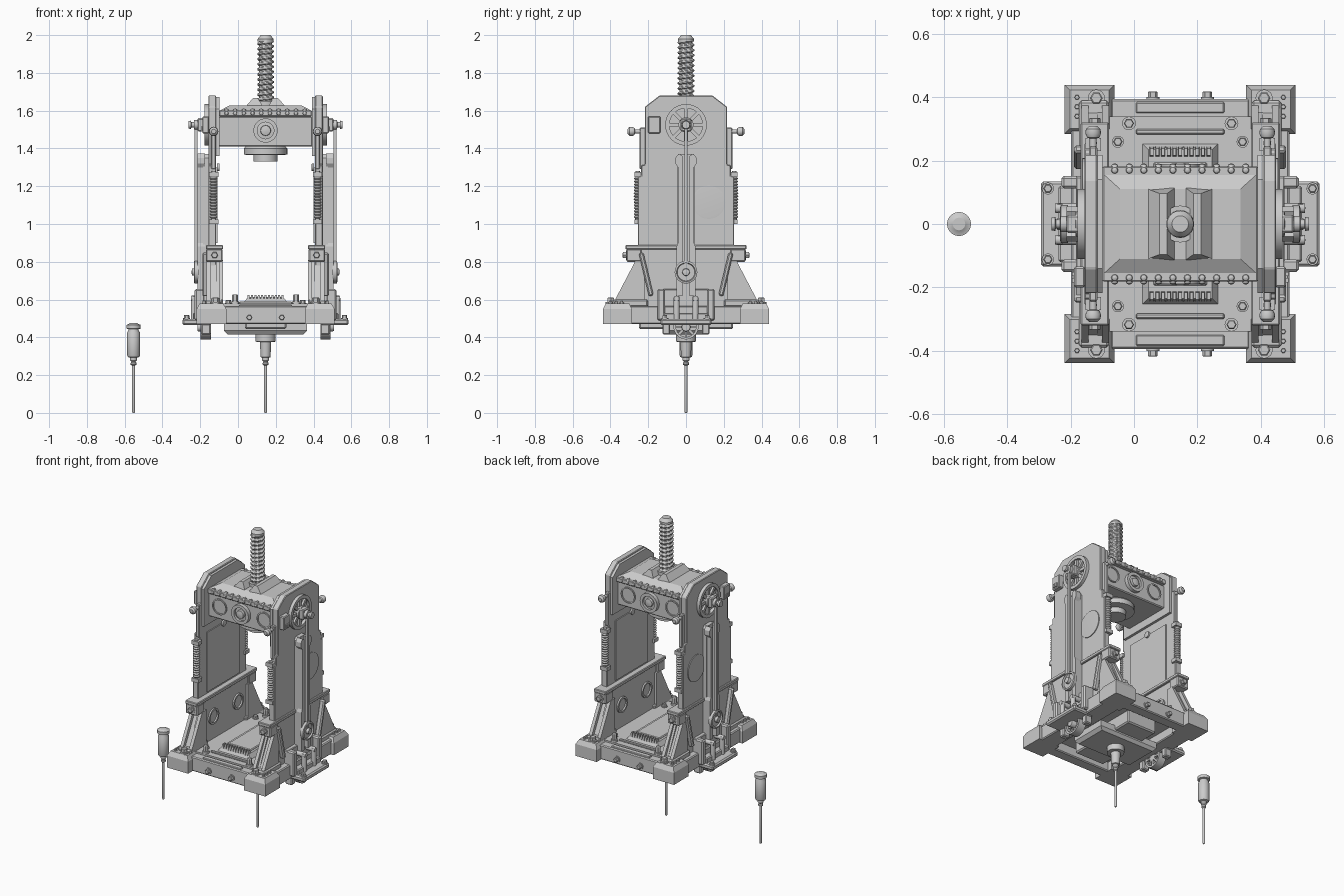
import bpy, bmesh, math
from mathutils import Vector

CX = 0.146  # the press centre; meshes are built around it so they can be mirrored


def finish(name, bm, mirror="", bevel=0.0, smooth=False, x=CX):
    bmesh.ops.remove_doubles(bm, verts=bm.verts, dist=1e-5)
    bmesh.ops.recalc_face_normals(bm, faces=bm.faces)
    me = bpy.data.meshes.new(name)
    bm.to_mesh(me)
    bm.free()
    if smooth:
        me.shade_smooth()
        me.set_sharp_from_angle(angle=math.radians(35))
    ob = bpy.data.objects.new(name, me)
    ob.location.x = x
    bpy.context.collection.objects.link(ob)
    if bevel:
        m = ob.modifiers.new("bevel", "BEVEL")
        m.width, m.segments = bevel, 1
    if mirror:
        m = ob.modifiers.new("mirror", "MIRROR")
        m.use_axis = ("x" in mirror, "y" in mirror, False)
        m.use_mirror_merge = False
    return ob


def loft(name, rings, **kw):
    bm = bmesh.new()
    vs = [[bm.verts.new(p) for p in r] for r in rings]
    n = len(vs[0])
    for a, b in zip(vs, vs[1:]):
        for i in range(n):
            bm.faces.new((a[i], a[(i + 1) % n], b[(i + 1) % n], b[i]))
    bm.faces.new(vs[0])
    bm.faces.new(vs[-1])
    return finish(name, bm, **kw)


def frustum(name, c, h0, z0, h1, z1, **kw):
    q = ((-1, -1), (1, -1), (1, 1), (-1, 1))
    return loft(name, [[(c[0] + i * h[0], c[1] + j * h[1], z) for i, j in q]
                       for h, z in ((h0, z0), (h1, z1))], **kw)


def box(name, x, y, z, **kw):
    h = (abs(x[1] - x[0]) / 2, abs(y[1] - y[0]) / 2)
    return frustum(name, (sum(x) / 2, sum(y) / 2), h, z[0], h, z[1], **kw)


def plate(name, pts, x, **kw):  # y,z outline extruded along x
    return loft(name, [[(u, p[0], p[1]) for p in pts] for u in x], **kw)


def lathe(name, prof, o=(0, 0, 0), axis=(0, 0, 1), seg=24, closed=False, **kw):
    bm = bmesh.new()
    q = Vector((0, 0, 1)).rotation_difference(Vector(axis))
    rings = [[bm.verts.new(Vector(o) + q @ Vector((r * math.cos(2 * math.pi * i / seg),
              r * math.sin(2 * math.pi * i / seg), h))) for i in range(seg)] for r, h in prof]
    for a, b in zip(rings, rings[1:] + (rings[:1] if closed else [])):
        for i in range(seg):
            bm.faces.new((a[i], a[(i + 1) % seg], b[(i + 1) % seg], b[i]))
    if not closed:
        for r in (rings[0], rings[-1]):
            bm.faces.new(r)
    return finish(name, bm, smooth=seg > 8, **kw)


def cyl(name, r, o, axis, h, **kw):
    return lathe(name, [(r, 0), (r, h * 0.92), (r * 0.9, h)], o, axis, **kw)


def bolt(name, o, axis, r, h, **kw):
    lathe(name + "_washer", [(r * 1.35, -0.003), (r * 1.35, h * 0.25)], o, axis, 16, **kw)
    lathe(name, [(r, 0), (r, h * 0.9), (r * 0.8, h)], o, axis, 6, **kw)


def ring(name, r0, r1, o, axis, h, **kw):
    return lathe(name, [(r0, 0), (r0, h), (r1, h), (r1, 0)], o, axis, closed=True, seg=32, **kw)


def spoke_wheel(name, u, z, r, w, n, **kw):
    ring(name + "_rim", r * 0.8, r, (u, 0, z), (-1, 0, 0), w, mirror="x")
    cyl(name + "_hub", r * 0.36, (u, 0, z), (-1, 0, 0), w * 1.3, mirror="x")
    for k in range(n):
        a = 2 * math.pi * k / n
        d, t = (math.cos(a), math.sin(a)), (-math.sin(a) * r * 0.09, math.cos(a) * r * 0.09)
        pts = [(d[0] * r * f + g * t[0], z + d[1] * r * f + g * t[1])
               for f, g in ((0.25, 1), (0.85, 1), (0.85, -1), (0.25, -1))]
        plate(name + "_spoke", pts, (u, u - w * 0.7), mirror="x")


def sym(half):  # complete a symmetric y,z outline
    return half + [(-y, z) for y, z in reversed(half)]


# Threaded screw with chamfered tip
bm = bmesh.new()
seg, rows, z0, z1, pitch = 32, 112, 1.63, 1.965, 0.027
rings = []
for j in range(rows + 1):
    z = z0 + (z1 - z0) * j / rows
    rr = []
    for i in range(seg):
        f = ((z - z0) / pitch - i / seg) % 1
        r = 0.034 + 0.010 * min(1, max(0, 1.5 - abs(f - 0.5) * 5 + 0.25))
        a = 2 * math.pi * i / seg
        rr.append(bm.verts.new((r * math.cos(a), r * math.sin(a), z)))
    rings.append(rr)
for r, z in ((0.042, 1.967), (0.042, 1.98), (0.026, 2.0)):
    rings.append([bm.verts.new((r * math.cos(2 * math.pi * i / seg), r * math.sin(2 * math.pi * i / seg), z)) for i in range(seg)])
for a, b in zip(rings, rings[1:]):
    for i in range(seg):
        bm.faces.new((a[i], a[(i + 1) % seg], b[(i + 1) % seg], b[i]))
bm.faces.new(rings[-1])
finish("screw", bm, smooth=True)

# Crosshead beam, riveted flange, saddle and ram
box("crosshead", (-0.25, 0.25), (-0.165, 0.165), (1.41, 1.57), bevel=0.006)
box("crosshead_flange", (-0.245, 0.245), (-0.182, 0.182), (1.57, 1.602), bevel=0.004)
frustum("crosshead_roof", (0, 0), (0.243, 0.158), 1.60, (0.19, 0.11), 1.628)
saddle = [(0.107, 1.62), (0.065, 1.668), (0.042, 1.668), (0.018, 1.63), (0.018, 1.61), (0.107, 1.61)]
loft("screw_saddle", [[(u, y * (1 if z < 1.66 else 0.85), z) for u, z in saddle] for y in (-0.113, 0.113)], mirror="x")
ring("screw_collar", 0.04, 0.058, (0, 0, 1.61), (0, 0, 1), 0.04)
for k in range(10):
    u = -0.207 + 0.046 * k
    lathe("flange_rivet", [(0.011, 0), (0.009, 0.006), (0.003, 0.009)], (u, -0.182, 1.586), (0, -1, 0), 10, mirror="y")
    lathe("top_rivet", [(0.011, 0), (0.009, 0.006), (0.003, 0.009)], (u, -0.17, 1.602), (0, 0, 1), 10, mirror="y")
ring("centre_medallion", 0.044, 0.064, (0, -0.16, 1.495), (0, -1, 0), 0.03, mirror="y")
lathe("medallion_boss", [(0.045, 0), (0.045, 0.014), (0.028, 0.016), (0.026, 0.03), (0.008, 0.034)], (0, -0.16, 1.495), (0, -1, 0), mirror="y")
ring("side_medallion", 0.045, 0.053, (-0.165, -0.16, 1.495), (0, -1, 0), 0.012, mirror="xy")
lathe("ram", [(0.064, 1.33), (0.064, 1.365), (0.115, 1.367), (0.115, 1.40), (0.1, 1.415)], seg=32)

# Side plates
outline = [(0.22, 0.5), (0.255, 0.6), (0.255, 1.25), (0.238, 1.255), (0.238, 1.31), (0.218, 1.315), (0.218, 1.62), (0.14, 1.68)]
plate("side_plate", sym(outline), (-0.303, -0.262), mirror="x", bevel=0.004)
plate("side_plate_crown", sym([(0.218, 1.36), (0.218, 1.61), (0.14, 1.672)]), (-0.262, -0.245), mirror="x")
plate("inner_panel", sym([(0.17, 0.9), (0.17, 1.30)]), (-0.265, -0.255), mirror="x")
cyl("panel_clip", 0.02, (-0.256, 0, 1.3), (1, 0, 0), 0.012, mirror="x")
cyl("side_cover_disc", 0.088, (-0.30, 0.12, 1.115), (-1, 0, 0), 0.009, mirror="x", seg=40)
box("switch_box", (-0.335, -0.30), (-0.2, -0.135), (1.48, 1.57), mirror="x", bevel=0.005)
for y in (-0.178, -0.158):
    box("switch_key", (-0.342, -0.334), (y - 0.007, y + 0.007), (1.49, 1.515), mirror="x")

# Top wheels with axle, and the drive rod down to the lower pulley
spoke_wheel("top_wheel", -0.30, 1.525, 0.11, 0.024, 8)
box("axle_block", (-0.36, -0.30), (-0.028, 0.028), (1.49, 1.56), mirror="x", bevel=0.006)
lathe("axle_end", [(0.026, 0), (0.026, 0.02), (0.014, 0.022), (0.014, 0.035), (0.022, 0.037), (0.02, 0.049)],
      (-0.358, 0, 1.525), (-1, 0, 0), mirror="x")
box("drive_rod", (-0.376, -0.36), (-0.008, 0.008), (0.74, 1.50), mirror="x")
plate("guide_back", sym([(0.045, 0.62), (0.045, 1.35), (0.03, 1.37)]), (-0.33, -0.30), mirror="x")
plate("guide_rail", [(0.018, 0.62), (0.05, 0.62), (0.05, 0.88), (0.042, 0.9), (0.042, 1.3), (0.055, 1.32),
      (0.055, 1.35), (0.04, 1.372), (0.018, 1.36)], (-0.36, -0.32), mirror="xy")
lathe("lower_pulley", [(0.06, 0), (0.06, 0.022), (0.05, 0.025), (0.046, 0.016), (0.02, 0.016), (0.018, 0.034), (0.008, 0.036)],
      (-0.355, 0, 0.745), (-1, 0, 0), mirror="x", seg=32)

# Springs and locking knobs on the column edges
prof = [(0.012, 1.0)] + [(0.021 if k % 2 else 0.014, 1.03 + 0.0078 * k) for k in range(29)] + [(0.012, 1.28)]
lathe("column_spring", prof, (-0.275, -0.256, 0), seg=12, mirror="xy")
for z in (1.0, 1.25):
    box("spring_bracket", (-0.30, -0.25), (-0.272, -0.23), (z, z + 0.025), mirror="xy")
box("knob_plate", (-0.288, -0.262), (-0.245, -0.21), (1.29, 1.51), mirror="xy", bevel=0.005)
lathe("locking_knob", [(0.011, 0), (0.011, 0.05), (0.019, 0.053), (0.025, 0.066), (0.023, 0.08), (0.012, 0.09)],
      (-0.275, -0.22, 1.49), (0, -1, 0), seg=16, mirror="xy")

# Lower walls and gussets
plate("lower_wall", sym([(0.37, 0.56), (0.26, 0.80), (0.26, 0.87)]), (-0.262, -0.24), mirror="x")
box("wall_cap", (-0.315, -0.225), (-0.32, 0.32), (0.865, 0.888), mirror="x", bevel=0.004)
gusset = [(-0.22, 0.56), (-0.375, 0.56), (-0.375, 0.60), (-0.265, 0.81), (-0.22, 0.81)]
for u in (-0.312, -0.247):
    plate("gusset_cheek", gusset, (u, u + 0.022), mirror="xy")
plate("gusset_core", [(y + 0.025 if y < -0.25 else y, z) for y, z in gusset], (-0.295, -0.24), mirror="xy")
box("gusset_head", (-0.315, -0.228), (-0.315, -0.235), (0.80, 0.868), mirror="xy", bevel=0.006)
bolt("gusset_bolt", (-0.27, -0.313, 0.835), (0, -1, 0), 0.018, 0.022, mirror="xy")
plate("gusset_link", [(-0.25, 0.845), (-0.226, 0.85), (-0.172, 0.625), (-0.196, 0.615)], (-0.335, -0.30), mirror="xy", bevel=0.007)
box("gusset_foot", (-0.32, -0.225), (-0.39, -0.2), (0.56, 0.60), mirror="xy", bevel=0.008)
ring("wall_medallion", 0.04, 0.052, (-0.242, -0.13, 0.73), (1, 0, 0), 0.012, mirror="xy")

# Base frame, open underneath, with corner feet
box("base_end", (-0.22, 0.22), (-0.395, -0.32), (0.47, 0.567), mirror="y", bevel=0.006)
box("base_side", (-0.345, -0.22), (-0.33, 0.33), (0.47, 0.567), mirror="x", bevel=0.006)
box("base_deck", (-0.24, 0.24), (-0.34, 0.34), (0.53, 0.578))
box("end_rib", (-0.14, 0.14), (-0.30, -0.283), (0.575, 0.59), mirror="y", bevel=0.004)
box("end_inset", (-0.14, 0.14), (-0.385, -0.35), (0.56, 0.575), mirror="y", bevel=0.004)
box("corner_foot", (-0.365, -0.208), (-0.44, -0.285), (0.47, 0.55), mirror="xy")
frustum("corner_foot_top", (-0.2865, -0.3625), (0.0785, 0.0775), 0.55, (0.062, 0.061), 0.58, mirror="xy")
bolt("foot_bolt", (-0.265, -0.398, 0.58), (0, 0, 1), 0.02, 0.03, mirror="xy")
for p in ((-0.326, -0.40), (-0.326, -0.37), (-0.326, -0.34), (-0.236, -0.34)):
    bolt("foot_stud", (*p, 0.58), (0, 0, 1), 0.008, 0.014, mirror="xy")
bolt("deck_bolt", (-0.162, -0.318, 0.578), (0, 0, 1), 0.016, 0.05, mirror="xy")
bolt("deck_stud", (-0.197, -0.26, 0.578), (0, 0, 1), 0.014, 0.02, mirror="xy")
bolt("end_bolt", (-0.086, -0.395, 0.505), (0, -1, 0), 0.015, 0.024, mirror="xy")

# Anvil with toothed edges
frustum("anvil", (0, 0), (0.125, 0.258), 0.57, (0.1, 0.235), 0.606)
box("anvil_plate", (-0.085, 0.085), (-0.195, 0.195), (0.60, 0.614), bevel=0.005)
for k in range(11):
    u = -0.09 + 0.018 * k
    frustum("anvil_tooth", (u, -0.228), (0.007, 0.017), 0.595, (0.005, 0.011), 0.625, mirror="y")

# Side platforms with mounting frames and pipes
box("side_platform", (-0.44, -0.29), (-0.135, 0.135), (0.465, 0.498), mirror="x", bevel=0.008)
bolt("platform_bolt", (-0.418, -0.112, 0.498), (0, 0, 1), 0.014, 0.02, mirror="xy")
box("mount_back", (-0.33, -0.30), (-0.15, 0.15), (0.48, 0.655), mirror="x", bevel=0.004)
box("mount_cheek", (-0.375, -0.32), (-0.152, -0.112), (0.49, 0.655), mirror="xy", bevel=0.008)
box("mount_sill", (-0.385, -0.32), (-0.12, 0.12), (0.49, 0.53), mirror="x", bevel=0.006)
for y in (-0.05, 0.05):
    cyl("pipe_elbow", 0.016, (-0.32, y, 0.605), (-1, 0, 0), 0.075, seg=12, mirror="x")
    cyl("pipe", 0.016, (-0.38, y, 0.49), (0, 0, 1), 0.125, seg=12, mirror="x")
spoke_wheel("under_wheel", -0.29, 0.455, 0.066, 0.055, 8)
box("under_wheel_fork", (-0.34, -0.29), (-0.125, -0.085), (0.415, 0.475), mirror="xy", bevel=0.006)

# Underside carriage and the two spindles
frustum("under_carriage", (0, 0), (0.2, 0.11), 0.415, (0.22, 0.125), 0.435)
box("under_carriage_body", (-0.22, 0.22), (-0.125, 0.125), (0.435, 0.475))
box("under_cross_plate", (-0.11, 0.11), (-0.25, 0.25), (0.445, 0.535), bevel=0.008)
needle = [(0.005, 0), (0.008, 0.006), (0.008, 0.25), (0.015, 0.255), (0.015, 0.265), (0.011, 0.27), (0.018, 0.278), (0.018, 0.292)]
lathe("fitted_spindle", needle + [(0.026, 0.295), (0.03, 0.375), (0.053, 0.377), (0.053, 0.42)])
lathe("spare_spindle", needle + [(0.03, 0.296), (0.034, 0.305), (0.034, 0.425), (0.027, 0.437), (0.027, 0.443),
      (0.038, 0.446), (0.038, 0.466), (0.03, 0.468), (0.02, 0.475)], x=-0.553)
